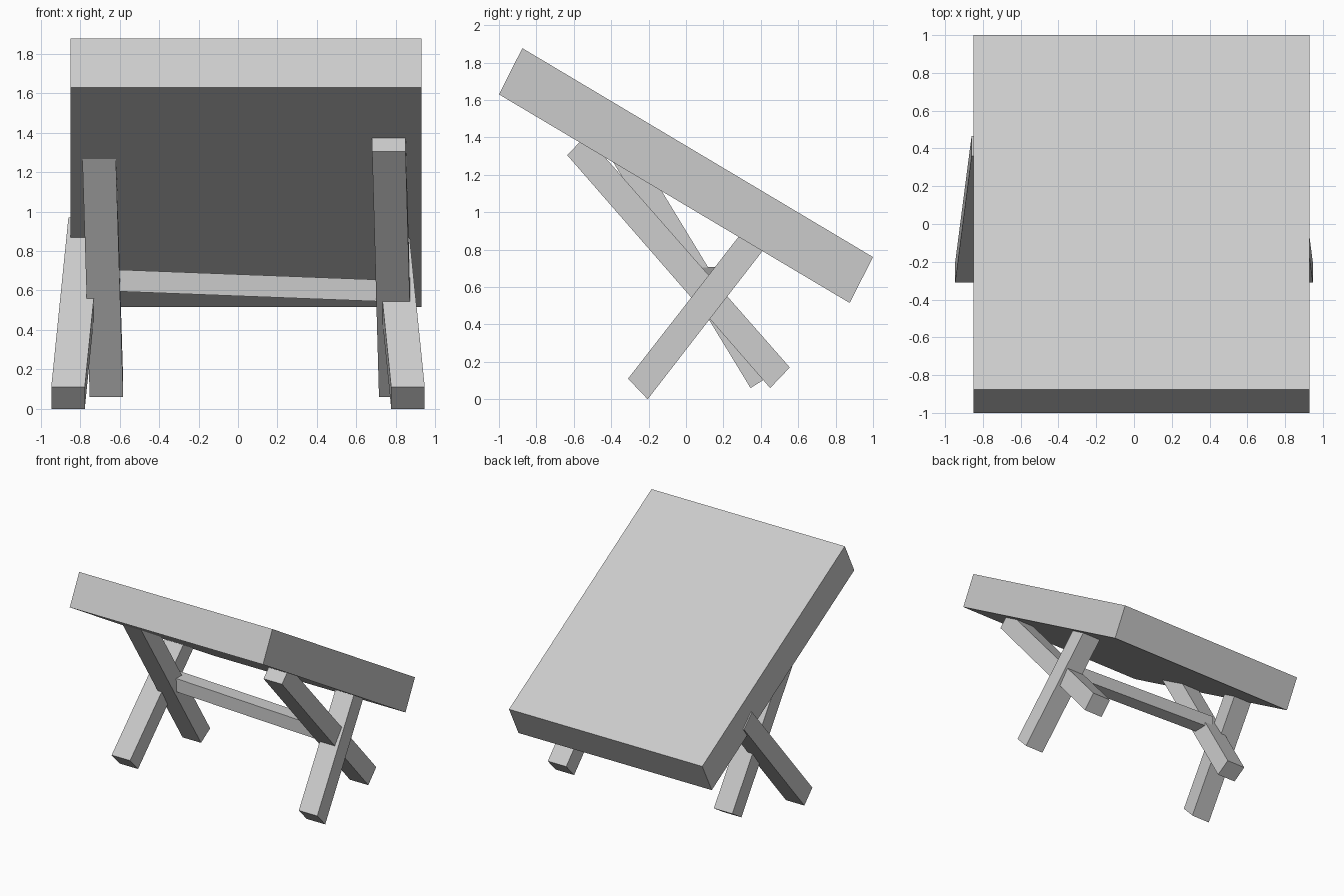
import bpy
import bmesh

if "Cube" in bpy.data.objects:
    bpy.data.objects.remove(bpy.data.objects["Cube"], do_unlink=True)

grey = bpy.data.materials.new("light_grey")
grey.use_nodes = True
grey.diffuse_color = (0.6, 0.6, 0.6, 1)
grey.node_tree.nodes["Principled BSDF"].inputs["Base Color"].default_value = (0.6, 0.6, 0.6, 1)


def beam(name, start, end):
    """Straight timber spanning two four-cornered end faces."""
    bm = bmesh.new()
    a = [bm.verts.new(p) for p in start]
    b = [bm.verts.new(p) for p in end]
    bm.faces.new(a)
    bm.faces.new(b)
    for i in range(4):
        j = (i + 1) % 4
        bm.faces.new((a[i], a[j], b[j], b[i]))
    bmesh.ops.recalc_face_normals(bm, faces=bm.faces)
    mesh = bpy.data.meshes.new(name)
    bm.to_mesh(mesh)
    bm.free()
    mesh.materials.append(grey)
    obj = bpy.data.objects.new(name, mesh)
    bpy.context.collection.objects.link(obj)


def across(x, profile):
    """End face lying in the plane of constant x."""
    return [(x, y, z) for y, z in profile]


def leg_end(x, p, q, width=0.17):
    """End face of a leg: edge p-q in side profile, centred on x."""
    l, r = x - width / 2, x + width / 2
    return [(l, *p), (r, *p), (r, *q), (l, *q)]


# Thick tilted top
top_profile = [(-1, 1.63), (-0.875, 1.877), (1, 0.76), (0.875, 0.515)]
beam("table_top", across(-0.85, top_profile), across(0.93, top_profile))

# Splayed legs with feet at the front, mirrored
for side, s in (("right", -1), ("left", 1)):
    beam(side + "_front_foot_leg",
         leg_end(s * 0.862, (-0.31, 0.11), (-0.205, 0)),
         leg_end(s * 0.775, (0.36, 0.97), (0.465, 0.865)))

# Crossing legs with feet at the back, each at its own angle
beam("left_back_foot_leg",
     leg_end(0.8, (0.45, 0.06), (0.555, 0.17)),
     leg_end(0.765, (-0.635, 1.305), (-0.535, 1.41)))
beam("right_back_foot_leg",
     leg_end(-0.667, (0.345, 0.06), (0.465, 0.135)),
     leg_end(-0.71, (-0.5, 1.45), (-0.38, 1.525)))

# Stretcher between the crossings, slightly lower on the left
def stretcher_end(x, z):
    return across(x, [(0.045, z), (0.165, z), (0.165, z + 0.11), (0.045, z + 0.11)])

beam("stretcher", stretcher_end(-0.68, 0.598), stretcher_end(0.78, 0.542))
